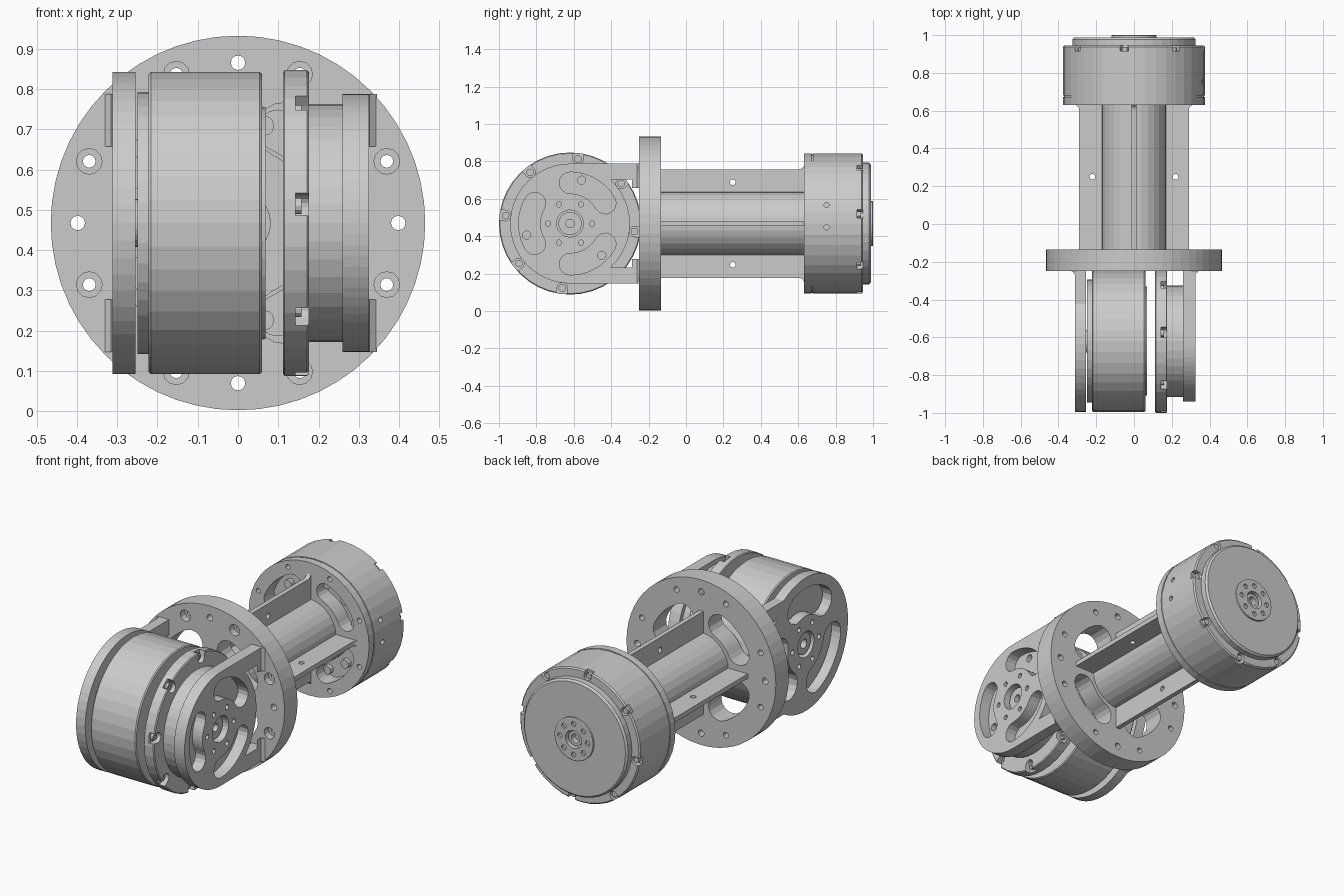
import bpy, bmesh
from math import sin, cos, pi, radians, asin, degrees

if "Cube" in bpy.data.objects:
    bpy.data.objects.remove(bpy.data.objects["Cube"])

ZC = 0.4675      # height of both motor axes
YC = -0.62       # y of the front motor axis


def place(axis, u, v, w, yc):
    """Map profile coordinates (u, v) and depth w to world space."""
    if axis == 'y':
        return (u, w, ZC + v)
    if axis == 'x':
        return (w, yc + u, ZC + v)
    return (v, u, ZC + w)


def arc(r, a0, a1, n, cu=0, cv=0):
    return [(cu + r * cos(radians(a0 + (a1 - a0) * i / n)),
             cv + r * sin(radians(a0 + (a1 - a0) * i / n))) for i in range(n + 1)]


def circle(r, cu=0, cv=0, n=16):
    return arc(r, 0, 360, n, cu, cv)[:-1]


def ring(r, radius, count, start, n=12):
    """Small circles spaced round the axis."""
    return [circle(radius, r * cos(a), r * sin(a), n)
            for a in (radians(start + 360 * i / count) for i in range(count))]


def kidney(r0, r1, mid, half):
    """Curved slot with round ends; half is the half angle of its centre line."""
    rm, e = (r0 + r1) / 2, (r1 - r0) / 2
    a0, a1 = mid - half, mid + half
    end = lambda a, s: arc(e, s, s + 180, 8, rm * cos(radians(a)), rm * sin(radians(a)))
    return arc(r1, a0, a1, 10) + end(a1, a1)[1:] + arc(r0, a1, a0, 10)[1:] + end(a0, a0 + 180)[1:-1]


def notch(r, e, a, out):
    """U-shaped notch opening outwards at angle a."""
    pts = [(out, -e), (out, e)] + arc(e, 90, 270, 8, r, 0)
    c, s = cos(radians(a)), sin(radians(a))
    return [(u * c - v * s, u * s + v * c) for u, v in pts]


def finish(bm, name):
    bmesh.ops.recalc_face_normals(bm, faces=bm.faces)
    me = bpy.data.meshes.new(name)
    bm.to_mesh(me)
    bm.free()
    ob = bpy.data.objects.new(name, me)
    bpy.context.collection.objects.link(ob)
    return ob


def prisms(name, axis, shapes, w0, w1, yc=YC):
    """Extrude one or more flat outlines along an axis."""
    bm = bmesh.new()
    for pts in shapes:
        a = [bm.verts.new(place(axis, u, v, w0, yc)) for u, v in pts]
        b = [bm.verts.new(place(axis, u, v, w1, yc)) for u, v in pts]
        bm.faces.new(a)
        bm.faces.new(b[::-1])
        for i in range(len(pts)):
            j = (i + 1) % len(pts)
            bm.faces.new((a[i], a[j], b[j], b[i]))
    return finish(bm, name)


def turn(name, axis, profile, n=40, bore=0):
    """Revolve (w, r) points round an axis, optionally with a through bore."""
    bm = bmesh.new()
    if bore:
        profile = profile + [(profile[-1][0], bore), (profile[0][0], bore)]
    loops = [[bm.verts.new(place(axis, u, v, w, YC)) for u, v in circle(r, n=n)] for w, r in profile]
    pairs = list(zip(loops, loops[1:]))
    if bore:
        pairs.append((loops[-1], loops[0]))
    else:
        bm.faces.new(loops[0])
        bm.faces.new(loops[-1])
    for a, b in pairs:
        for i in range(n):
            j = (i + 1) % n
            bm.faces.new((a[i], a[j], b[j], b[i]))
    return finish(bm, name)


def cut(ob, axis, shapes, w0, w1, yc=YC):
    cutter = prisms('cutter', axis, shapes, w0, w1, yc)
    cutter.hide_render = True
    mod = ob.modifiers.new('cut', 'BOOLEAN')
    mod.operation, mod.solver, mod.object = 'DIFFERENCE', 'EXACT', cutter
    dg = bpy.context.evaluated_depsgraph_get()
    me = bpy.data.meshes.new_from_object(ob.evaluated_get(dg))
    ob.modifiers.clear()
    ob.data = me
    bpy.data.objects.remove(cutter)


# --- Flange with bolt circle and four openings
flange = turn('flange', 'y', [(-0.25, 0.465), (-0.135, 0.465)], 56, bore=0.08)
bolts = [h for s in (22.5, 67.5) for h in ring(0.4, 0.016, 4, s)]
cut(flange, 'y', bolts + ring(0.398, 0.018, 4, 0), -0.3, 0)
cut(flange, 'y', [h for s in (22.5, 67.5) for h in ring(0.4, 0.032, 4, s)], -0.3, -0.21)
cut(flange, 'y', [kidney(0.19, 0.325, a, 19) for a in (45, 135, 225, 315)], -0.3, 0)

# --- Centre tube and its four fins
turn('centre_tube', 'y', [(-0.14, 0.17), (0.635, 0.17)], 28, bore=0.08)
for axis in 'xz':
    for s in (1, -1):
        outline = [(-0.14, 0.15), (-0.14, 0.29)] + arc(0.03, -90, 0, 5, 0.602, 0.32) + [(0.632, 0.15)]
        fin = prisms('fin', axis, [[(u, s * v) for u, v in outline]], -0.013, 0.013, 0)
        cut(fin, axis, [circle(0.015, 0.25, s * 0.22)], -0.1, 0.1, 0)

# --- Rear motor: mounting plate, housing, end cap
plate = turn('rear_motor_plate', 'y', [(0.63, 0.375), (0.672, 0.375)])
slots = [kidney(0.2, 0.3, a, 22) for a in (45, 135, 225, 315)]
cut(plate, 'y', slots, 0.6, 0.7)
cut(plate, 'y', ring(0.34, 0.014, 8, 22.5), 0.6, 0.7)
body = turn('rear_motor_housing', 'y', [(0.672, 0.371), (0.68, 0.371), (0.68, 0.375),
                                        (0.938, 0.375), (0.945, 0.368)])
cut(body, 'y', slots, 0.66, 0.72)
cut(body, 'x', [circle(0.014, 0.752, z) for z in (0.1, -0.02)], 0.3, 0.5, 0)
marks = [8 + 45 * i for i in range(8)]
cut(body, 'y', [notch(0.348, 0.022, a, 0.42) for a in marks], 0.915, 1)
prisms('rear_motor_screws', 'y', ring(0.348, 0.016, 8, 8), 0.91, 0.935)
prisms('rear_slot_screws', 'y', ring(0.25, 0.025, 12, 15), 0.695, 0.725)
cap = turn('rear_end_cap', 'y', [(0.94, 0.325), (0.978, 0.325), (0.988, 0.315)])
cut(cap, 'y', [circle(0.05, n=24)], 0.95, 1.1)
hub = turn('rear_hub', 'y', [(0.98, 0.12), (0.998, 0.12), (1.0, 0.115)], 32, bore=0.05)
cut(hub, 'y', ring(0.086, 0.014, 8, 0), 0.95, 1.1)
turn('rear_shaft_ring', 'y', [(0.945, 0.042), (0.985, 0.042)], 24, bore=0.025)

# --- Front motor housing, on the cross axis
turn('front_motor_housing', 'x', [(-0.222, 0.37), (-0.216, 0.375), (0.054, 0.375), (0.06, 0.37)])
turn('front_motor_cap', 'x', [(-0.25, 0.325), (-0.218, 0.325)])
turn('front_motor_rim', 'x', [(0.055, 0.29), (0.068, 0.288)], bore=0.08)

# --- Notched ring disc and bearing drum
disc = turn('notched_disc', 'x', [(0.112, 0.375), (0.116, 0.38), (0.171, 0.38), (0.176, 0.375)], bore=0.06)
cut(disc, 'x', [notch(0.347, 0.028, 38 + 45 * i, 0.42) for i in range(8)], 0.143, 0.2)
screws = prisms('notch_screws', 'x', ring(0.347, 0.02, 8, 38), 0.14, 0.158)
cut(screws, 'x', ring(0.347, 0.009, 8, 38, 6), 0.15, 0.2)
drum = turn('bearing_drum', 'x', [(0.174, 0.295), (0.262, 0.295)], bore=0.06)
cut(drum, 'x', ring(0.24, 0.022, 3, 75), 0.23, 0.3)
turn('bearing_inner_ring', 'x', [(0.13, 0.062), (0.295, 0.062)], 24, bore=0.022)


# --- Fork arms carrying the front motor
def fork_arm(name, r, inner, x0, x1, slot_start, slot_r):
    t = degrees(asin(min(1, 0.32 / r)))
    k = degrees(asin(0.235 / inner))
    outline = ([(0.375, 0.32)] + arc(r, t, 360 - t, 36) + [(0.375, -0.32), (0.375, -0.235)]
               + arc(inner, -k, k, 12) + [(0.375, 0.235)])
    arm = prisms(name, 'x', [outline], x0, x1)
    cut(arm, 'x', [kidney(0.16, slot_r, slot_start + 120 * i, 30) for i in range(3)], x0 - 0.1, x1 + 0.1)
    cut(arm, 'x', ring(0.118, 0.014, 6, 0) + [circle(0.072, n=24)], x0 - 0.1, x1 + 0.1)


fork_arm('right_fork_arm', 0.32, 0.32, 0.26, 0.325, 60, 0.275)
fork_arm('left_fork_arm', 0.375, 0.35, -0.312, -0.255, 100, 0.315)
turn('left_hub_ring', 'x', [(-0.3, 0.06), (-0.24, 0.06)], 24, bore=0.025)

# Rounded gussets where the arms meet the flange
for x, s in ((0.32, 1), (-0.308, -1)):
    for z in (0.255, -0.255):
        gusset = [(v, x + s * d) for v, d in ((-0.29, 0), (-0.262, 0.007), (-0.248, 0.025), (-0.248, 0))]
        prisms('arm_gusset', 'z', [gusset], z - 0.065, z + 0.065)
